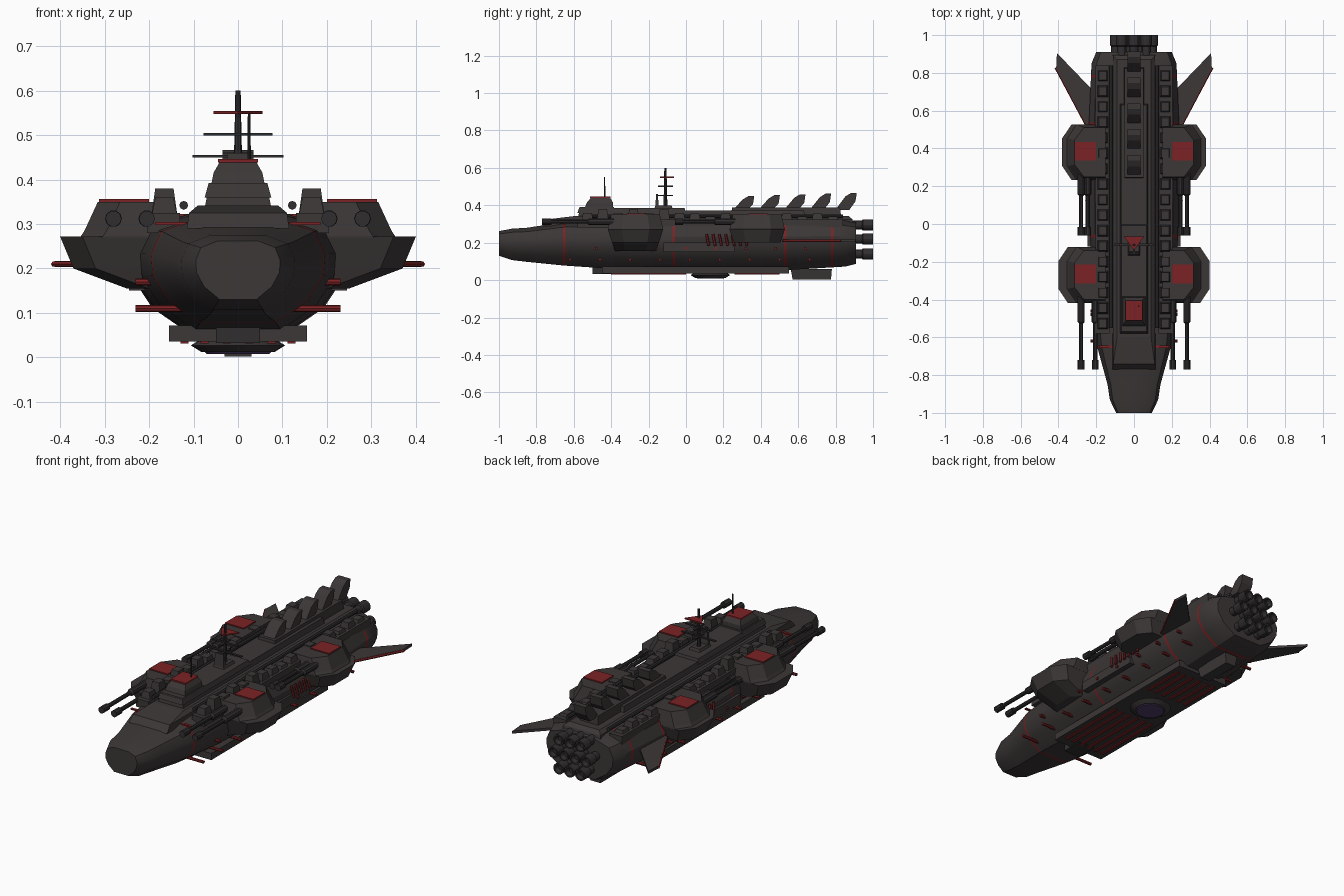
import bpy, bmesh, math
from mathutils import Vector

cube = bpy.data.objects.get("Cube")
if cube:
    bpy.data.objects.remove(cube)


def material(name, rgb):
    m = bpy.data.materials.new(name)
    m.use_nodes = True
    m.diffuse_color = (*rgb, 1)
    m.node_tree.nodes["Principled BSDF"].inputs["Base Color"].default_value = (*rgb, 1)
    return m


HULL = material("charcoal hull", (0.045, 0.038, 0.038))
DARK = material("dark metal", (0.03, 0.027, 0.028))
RED = material("deep red", (0.2, 0.016, 0.018))
PURPLE = material("dim purple", (0.07, 0.045, 0.13))


def finish(name, bm, mats, smooth=False):
    bmesh.ops.recalc_face_normals(bm, faces=bm.faces)
    me = bpy.data.meshes.new(name)
    bm.to_mesh(me)
    bm.free()
    for m in mats:
        me.materials.append(m)
    ob = bpy.data.objects.new(name, me)
    bpy.context.collection.objects.link(ob)
    if smooth:
        bpy.ops.object.select_all(action='DESELECT')
        ob.select_set(True)
        bpy.context.view_layer.objects.active = ob
        bpy.ops.object.shade_smooth_by_angle(angle=math.radians(30))
    return ob


def loft(name, rings, mats, rule=None, smooth=False):
    """Skin a list of equal-length rings and cap both ends."""
    bm = bmesh.new()
    vs = [[bm.verts.new(p) for p in r] for r in rings]
    n = len(vs[0])
    for a, b in zip(vs, vs[1:]):
        for i in range(n):
            bm.faces.new((a[i], a[(i + 1) % n], b[(i + 1) % n], b[i]))
    bm.faces.new(vs[0])
    bm.faces.new(vs[-1])
    if rule:
        for f in bm.faces:
            f.material_index = rule(f.calc_center_median())
    return finish(name, bm, mats, smooth)


def rect(x0, x1, y0, y1, z):
    return [(x0, y0, z), (x1, y0, z), (x1, y1, z), (x0, y1, z)]


def box(name, x, y, z, mat=HULL, inset=0.0):
    """Box from ranges; inset narrows the top."""
    i = inset
    return loft(name, [rect(x[0], x[1], y[0], y[1], z[0]),
                       rect(x[0] + i, x[1] - i, y[0] + i, y[1] - i, z[1])], [mat])


def rod(name, a, b, radii, mat=DARK, sides=10):
    """Round rod from a to b; radii is a list of (fraction, radius)."""
    a, b = Vector(a), Vector(b)
    d = b - a
    q = d.to_track_quat('Z', 'Y')
    rings = []
    for t, r in radii:
        rings.append([a + d * t + q @ Vector((r * math.cos(k * math.tau / sides),
                      r * math.sin(k * math.tau / sides), 0)) for k in range(sides)])
    return loft(name, rings, [mat], smooth=True)


# Main hull: lofted cross-sections with painted red bands
STATIONS = [(-1, .095, .125, .262), (-.93, .128, .1, .275), (-.85, .14, .09, .28),
            (-.65, .195, .068, .31), (-.4, .22, .05, .32), (0, .235, .042, .322),
            (.5, .24, .04, .322), (.85, .225, .062, .32), (.91, .2, .078, .308)]
BANDS = [-.65, -.065, .53, .782]
SHAPE = [(.48, 1), (.88, .89), (1, .68), (.98, .48), (.8, .25), (.44, .04)]


def station(y):
    for a, b in zip(STATIONS, STATIONS[1:]):
        if y <= b[0]:
            t = (y - a[0]) / (b[0] - a[0])
            return [p + (q - p) * t for p, q in zip(a, b)]
    return STATIONS[-1]


def section(y):
    _, w, zb, zt = station(y)
    right = [(w * u, y, zb + (zt - zb) * v) for u, v in SHAPE]
    return right + [(-p[0], y, p[2]) for p in reversed(right)]


def half_width(y, z):
    pts = section(y)[:len(SHAPE)]
    for a, b in zip(pts, pts[1:]):
        if b[2] <= z <= a[2]:
            return a[0] + (b[0] - a[0]) * (z - a[2]) / (b[2] - a[2])
    return pts[2][0]


ys = sorted({s[0] for s in STATIONS if s[0] != -.65} | {b + d for b in BANDS for d in (-.007, .007)})
loft("hull", [section(y) for y in ys], [HULL, RED],
     lambda c: int(any(abs(c.y - b) < .004 for b in BANDS)), smooth=True)

# Stern plate and engine cluster
for z, count in ((.295, 3), (.22, 4), (.14, 3)):
    for i in range(count):
        x = (i - (count - 1) / 2) * .065
        rod("engine", (x, .88, z), (x, 1, z),
            [(0, .024), (.5, .024), (.55, .03), (1, .03), (1, .022), (.8, .016)], DARK, 12)

# Stepped upper decks
loft("lower_deck", [rect(-.115, .115, -.77, .9, .29), rect(-.11, .11, -.74, .89, .325),
                    rect(-.09, .09, -.6, .87, .342)], [HULL])
box("upper_deck", (-.078, .078), (-.58, .64), (.32, .372), inset=.01)
box("forward_deck", (-.075, .075), (-.58, 0), (.36, .386), inset=.008)
box("aft_deck", (-.055, .055), (.24, .83), (.33, .388), inset=.006)

# Command tower with red roof
box("tower_base", (-.072, .072), (-.575, -.38), (.37, .392), inset=.006)
loft("tower", [rect(-.06, .06, -.54, -.39, .39), rect(-.055, .055, -.53, -.39, .415),
               rect(-.042, .042, -.51, -.405, .438)], [HULL])
box("tower_roof", (-.045, .045), (-.512, -.405), (.438, .446), RED)
rod("tower_antenna", (.025, -.435, .44), (.025, -.435, .55), [(0, .004), (1, .003)])

# Main mast with spreaders
box("mast_base", (-.035, .035), (-.17, -.07), (.38, .4), inset=.008)
box("mast_house", (-.03, .03), (-.165, -.145), (.39, .46), inset=.006)
rod("mast", (0, -.11, .385), (0, -.11, .6), [(0, .011), (.5, .008), (1, .006)], sides=8)
for z, w, mat in ((.452, .102, DARK), (.502, .078, DARK)):
    box("mast_yard", (-w, w), (-.116, -.104), (z - .003, z + .003), mat)
    box("mast_brace", (-.006, .006), (-.15, -.07), (z - .003, z + .003), mat)
loft("mast_top_plate", [[(-.055, -.065, z), (.055, -.065, z), (0, -.14, z)]
                        for z in (.547, .554)], [RED])

# Row of raked exhaust vents
for i in range(5):
    y, z = .25 + i * .137, .45 + i * .004
    profile = [(y, .375), (y + .055, z - .018), (y + .085, z), (y + .115, z),
               (y + .108, z - .045), (y + .075, .375)]
    loft("exhaust_vent", [[(x, a, b) for a, b in profile] for x in (-.035, .035)], [HULL])

# Underside platform, stripes, sensor dome and keel
box("belly_platform", (-.155, .155), (-.45, .55), (.036, .072))
for x in (-.12, -.075, -.025, .025, .075, .12):
    for y in ((-.4, 0), (.26, .5)):
        box("belly_stripe", (x - .009, x + .009), y, (.031, .037), RED)
rod("sensor_dome", (0, .13, .037), (0, .13, .012), [(0, .09), (.4, .106), (1, .082)], HULL, 24)
rod("sensor_lens", (0, .13, .013), (0, .13, .008), [(0, .075), (1, .07)], PURPLE, 24)
box("belly_bow_fitting", (-.05, .05), (-.5, -.38), (.032, .07), DARK)
loft("keel_fin", [rect(-.04, .04, .56, .78, .06), rect(-.03, .03, .57, .775, .002)], [HULL])


# Side gun houses
def gun_house(side, yc, xo, low):
    def ring(x, h, z):
        pts = [(.15, -h), (x - .05, -h), (x, -h * .5), (x, h * .5), (x - .05, h), (.15, h)]
        return [(side * a, yc + b, z) for a, b in pts]
    base = [ring(.25, .11, low)] if low < .2 else []
    loft("gun_sponson", base + [ring(xo - .03, .125, .2), ring(xo, .148, .272)], [HULL])
    loft("gun_house", [ring(.355, .148, .27), ring(.345, .145, .285), ring(.315, .13, .35)], [HULL])
    xs = sorted((side * .2, side * .312))
    box("gun_house_roof", xs, (yc - .045, yc + .055), (.349, .356), RED)


for s in (-1, 1):
    gun_house(s, -.27, .4, .155)
    gun_house(s, .38, .38, .2)
    # Twin barrels
    for x, y0, y1 in ((.205, -.35, -.77), (.28, -.35, -.77), (.245, .3, -.06), (.28, .3, -.06)):
        rod("gun_barrel", (s * x, y0, .312), (s * x, y1, .312),
            [(0, .019), (.4, .019), (.42, .011), (.88, .011), (.88, .018), (1, .018)])

    # Deck-edge walkway with equipment housings
    box("edge_walkway", sorted((s * .13, s * .205)), (-.58, .84), (.28, .325))
    for i in range(17):
        y, tall = -.56 + i * .082, i < 7
        top = (.38 if i % 2 else .36) if tall else (.355 if i % 2 else .34)
        box("edge_housing", sorted((s * .135, s * .196)), (y, y + .066), (.31, top), inset=.01)
    rod("edge_pipe", (s * .122, -.55, .342), (s * .122, .84, .342), [(0, .01), (1, .01)], sides=8)
    for y in (-.65, .24):
        box("deck_marking", sorted((s * .115, s * .185)), (y - .007, y + .007),
            (.315, .322) if y > 0 else (.298, .304), RED)

    # Tail wing with red leading edge
    wing = [(.2, .5), (.25, .52), (.412, .825), (.408, .905), (.23, .72), (.2, .72)]
    loft("tail_wing", [[(s * x, y, z) for x, y in wing] for z in (.203, .217)], [HULL])
    rod("wing_edge", (s * .25, .52, .21), (s * .414, .828, .21), [(0, .007), (1, .007)], RED, 6)

    # Side armour strake and red cooling ribs
    box("side_strake", sorted((s * .2, s * .245)), (-.12, .26), (.15, .2))
    for i in range(7):
        y = .11 + i * .034
        rod("cooling_rib", (s * .243, y, .245), (s * .252, y + .012, .185),
            [(0, .007), (1, .007)], RED, 6)

    # Red studs along the flanks
    for z, start in ((.17, -.48), (.11, -.62)):
        for i in range(9 if z < .15 else 8):
            y = start + i * .16
            w = half_width(y, z)
            rod("flank_stud", (s * (w - .02), y, z), (s * max(w + .025, .23), y, z),
                [(0, .008), (1, .008)], RED, 8)
